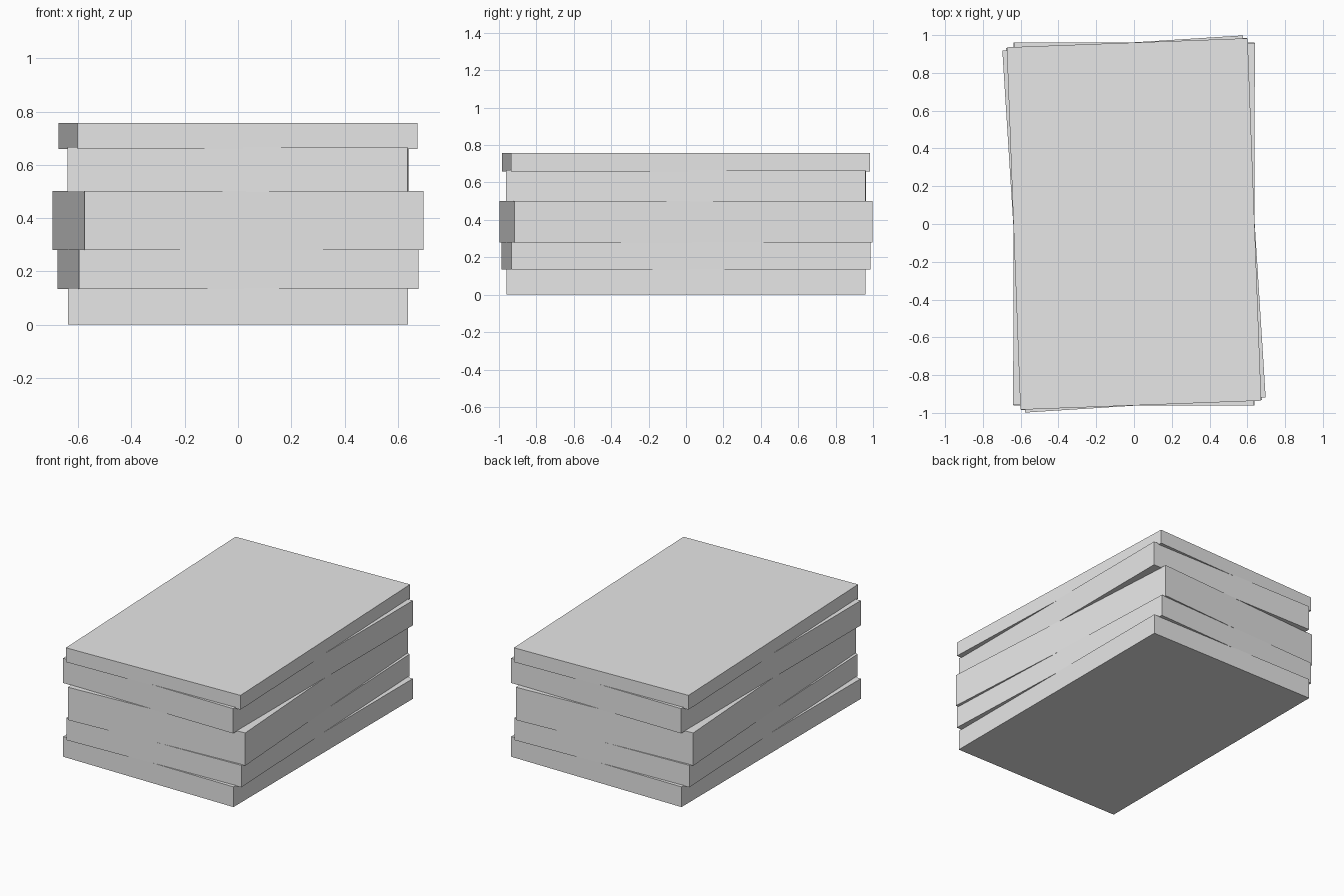
import bpy, math

if "Cube" in bpy.data.objects:
    bpy.data.objects.remove(bpy.data.objects["Cube"])

HALF_X, HALF_Y = 0.638, 0.96

grey = bpy.data.materials.new("light_grey")
grey.diffuse_color = (0.8, 0.8, 0.8, 1.0)
grey.use_nodes = True
grey.node_tree.nodes["Principled BSDF"].inputs["Base Color"].default_value = grey.diffuse_color


def slab(name, z0, z1, degrees):
    """One rectangular slab, twisted about the vertical axis."""
    bpy.ops.mesh.primitive_cube_add(size=1, location=(0, 0, (z0 + z1) / 2))
    ob = bpy.context.object
    ob.name = name
    ob.scale = (2 * HALF_X, 2 * HALF_Y, z1 - z0)
    ob.rotation_euler.z = math.radians(degrees)
    ob.data.materials.append(grey)


# Stack of five slabs, bottom to top: name, bottom, top, twist
for part in (
    ("bottom_slab", 0.0, 0.137, 0.0),
    ("lower_slab", 0.134, 0.283, 2.4),
    ("middle_slab", 0.28, 0.502, 3.6),
    ("upper_slab", 0.499, 0.667, -0.1),
    ("top_slab", 0.66, 0.757, 2.15),
):
    slab(*part)
